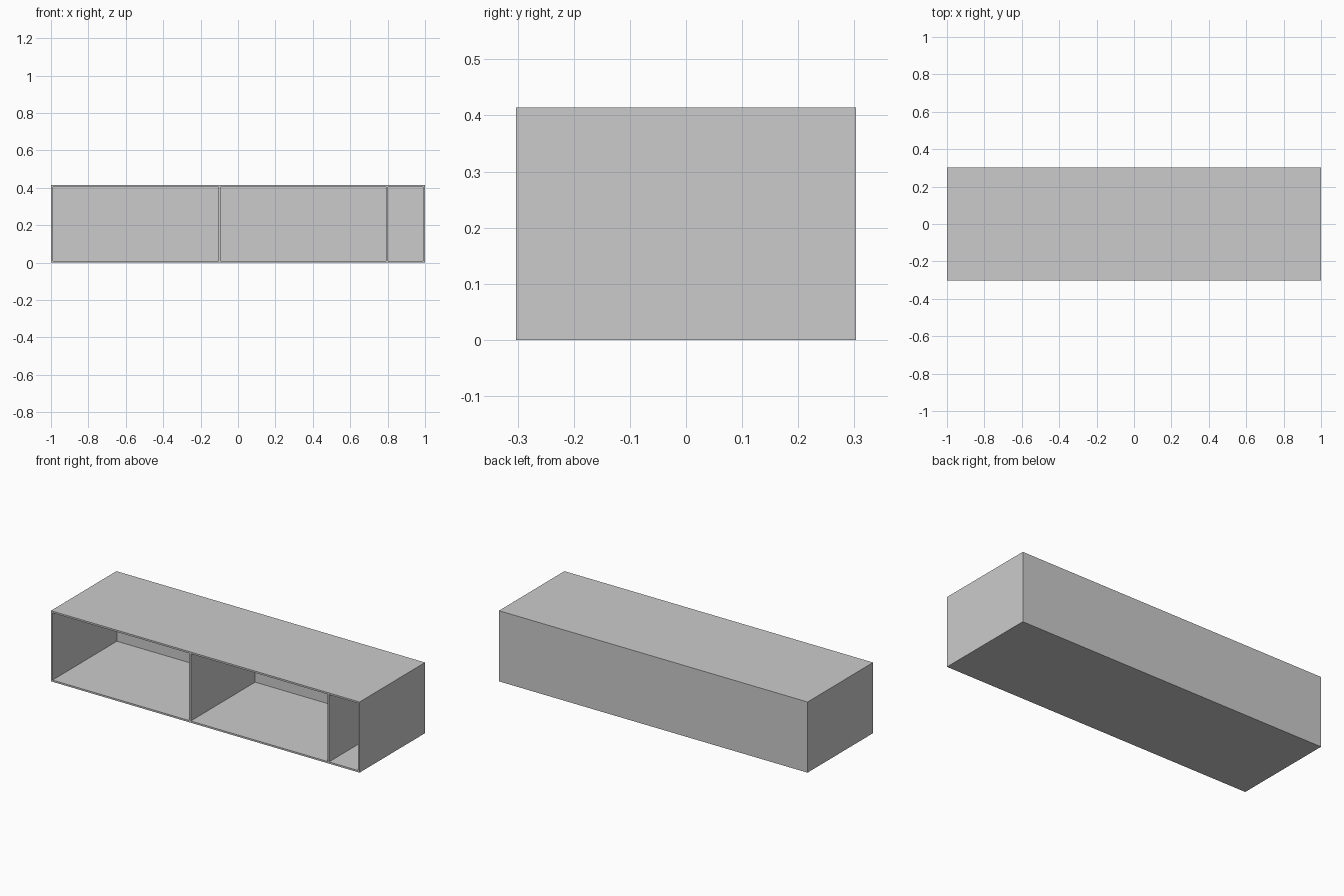
import bpy

cube = bpy.data.objects.get("Cube")
if cube:
    bpy.data.objects.remove(cube, do_unlink=True)

# Overall size and board thickness
WIDTH, DEPTH, HEIGHT, BOARD = 2.0, 0.606, 0.414, 0.01

grey = bpy.data.materials.new("plain grey")
grey.use_nodes = True
colour = (0.6, 0.6, 0.6, 1)
grey.diffuse_color = colour
grey.node_tree.nodes["Principled BSDF"].inputs["Base Color"].default_value = colour


def board(name, size, centre):
    bpy.ops.mesh.primitive_cube_add(size=1, location=centre)
    ob = bpy.context.object
    ob.name = name
    ob.scale = size
    bpy.ops.object.transform_apply(location=False, rotation=False, scale=True)
    ob.data.materials.append(grey)
    return ob


# Outer case: full-size top, bottom and sides, with the back set between them
inner_h = HEIGHT - 2 * BOARD
mid = HEIGHT / 2
for name, z in (("bottom_board", BOARD / 2), ("top_board", HEIGHT - BOARD / 2)):
    board(name, (WIDTH, DEPTH, BOARD), (0, 0, z))
for name, side in (("right_side", -1), ("left_side", 1)):
    board(name, (BOARD, DEPTH, inner_h), (side * (WIDTH - BOARD) / 2, 0, mid))
board("back_panel", (WIDTH - 2 * BOARD, BOARD, inner_h), (0, (DEPTH - BOARD) / 2, mid))

# Upright dividers: two wide bays and one narrow bay
for name, x in (("middle_divider", -0.099), ("narrow_bay_divider", 0.797)):
    board(name, (BOARD, DEPTH - BOARD, inner_h), (x, -BOARD / 2, mid))
